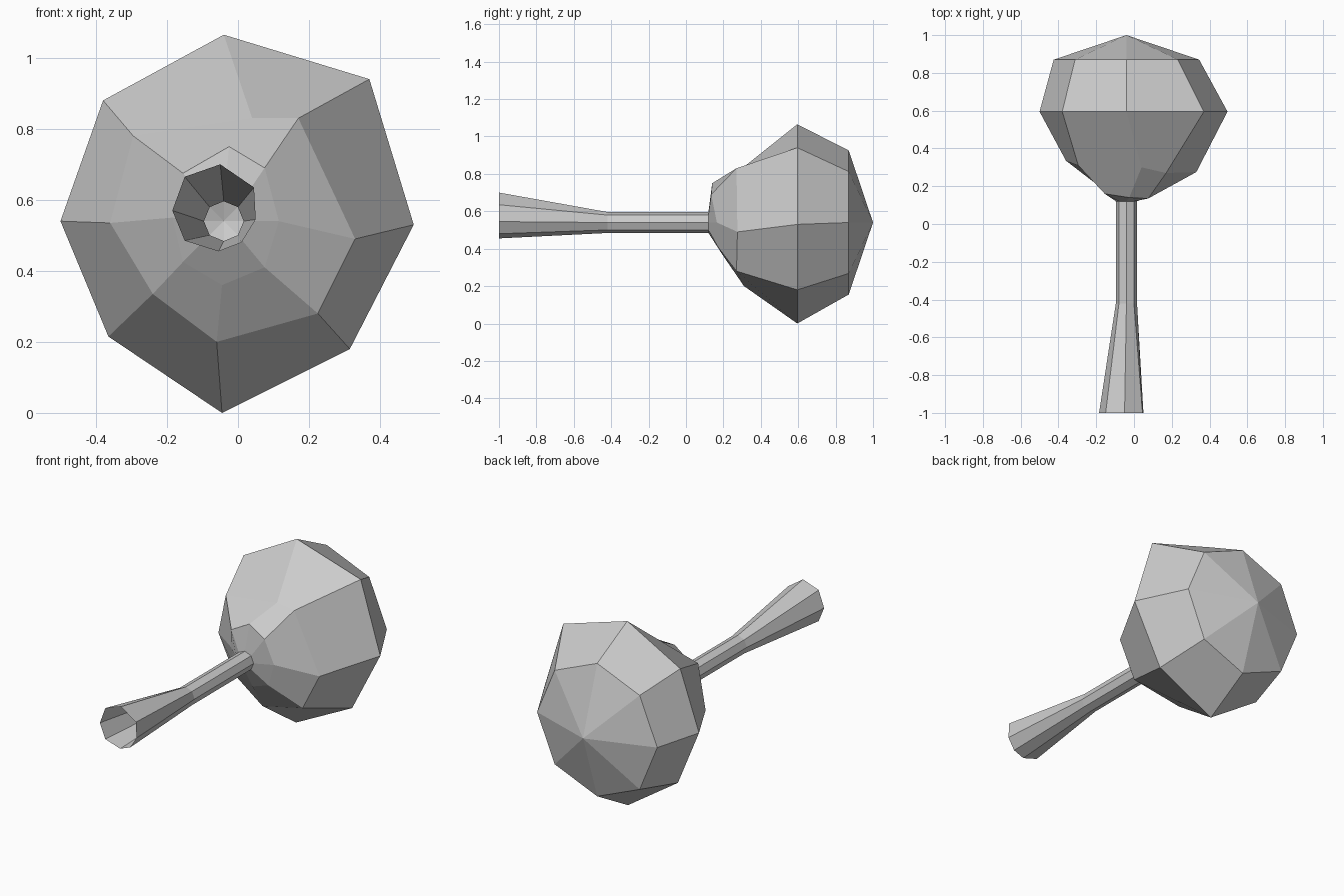
import bpy
from math import sin, cos, pi

cube = bpy.data.objects.get("Cube")
if cube:
    bpy.data.objects.remove(cube, do_unlink=True)

SIDES = 8
AXIS_X, AXIS_Z = -0.04, 0.54

grey = bpy.data.materials.new("light_grey")
grey.use_nodes = True
grey.diffuse_color = (0.6, 0.6, 0.6, 1)
grey.node_tree.nodes["Principled BSDF"].inputs["Base Color"].default_value = grey.diffuse_color


def round_ring(radius, y):
    """Regular ring about the axis, from the top point towards +x."""
    step = 2 * pi / SIDES
    return [(AXIS_X + radius * sin(i * step), y, AXIS_Z + radius * cos(i * step))
            for i in range(SIDES)]


def flat_ring(points, y):
    """Irregular ring of x, z points lying in one plane."""
    return [(x, y, z) for x, z in points]


def loft(name, rings, pole=None):
    """Join rings from front to back, with an optional closing point."""
    verts = [p for ring in rings for p in ring]
    faces = []
    for r in range(len(rings) - 1):
        a, b = r * SIDES, (r + 1) * SIDES
        for i in range(SIDES):
            j = (i + 1) % SIDES
            faces.append((a + i, a + j, b + j, b + i))
    if pole:
        last = len(verts) - SIDES
        verts.append(pole)
        for i in range(SIDES):
            faces.append((last + i, last + (i + 1) % SIDES, len(verts) - 1))
    mesh = bpy.data.meshes.new(name)
    mesh.from_pydata(verts, [], faces)
    mesh.materials.append(grey)
    mesh.update()
    obj = bpy.data.objects.new(name, mesh)
    bpy.context.collection.objects.link(obj)
    return obj


# Hollow handle with an uneven flared mouth
mouth = flat_ring([(-.05, .7), (.045, .635), (.05, .545), (.01, .48),
                   (-.055, .455), (-.15, .485), (-.185, .57), (-.15, .665)], -1)
neck = round_ring(.056, .12)
loft("handle", [mouth, round_ring(.056, -.42), neck])

# Faceted head: collar, shoulder, widest ring, back ring and back point
collar = [(-.025, .14, .75), (.075, .135, .69), (.115, .165, .54), (.075, .17, .41),
          (-.045, .2, .36), (-.155, .2, .425), (-.185, .2, .55), (-.155, .16, .675)]
shoulder = [(.04, .3, .83), (.17, .27, .83), (.33, .275, .49), (.225, .27, .28),
            (-.06, .31, .2), (-.24, .31, .335), (-.36, .335, .535), (-.295, .31, .78)]
widest = flat_ring([(-.04, 1.065), (.37, .94), (.495, .53), (.315, .18),
                    (-.045, 0), (-.365, .215), (-.5, .54), (-.38, .88)], .595)
loft("head", [neck, collar, shoulder, widest, round_ring(.385, .87)],
     pole=(AXIS_X, 1, AXIS_Z))
